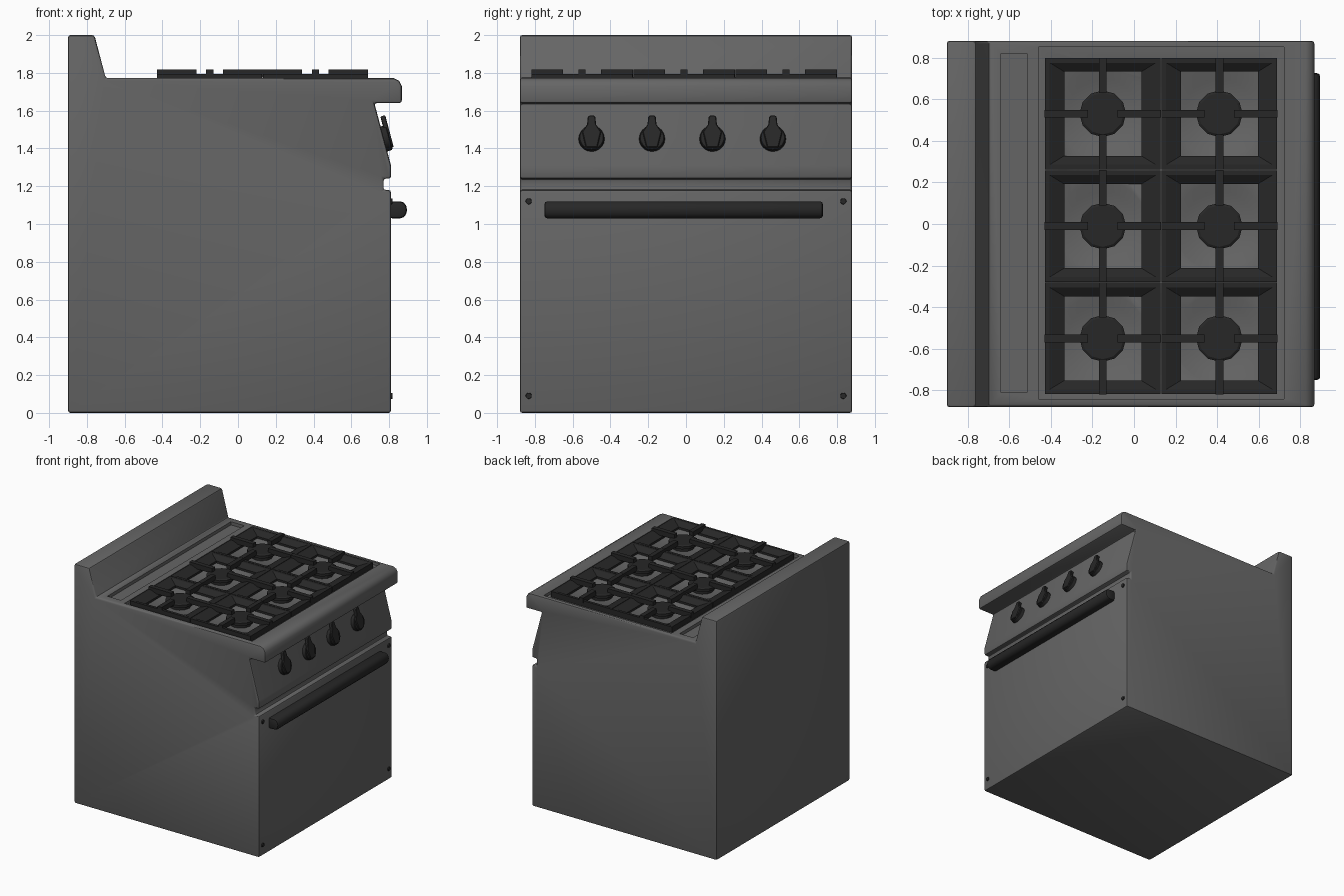
import bpy, bmesh, math
from mathutils import Vector, Matrix

if "Cube" in bpy.data.objects:
    bpy.data.objects.remove(bpy.data.objects["Cube"])


def material(name, v):
    m = bpy.data.materials.new(name)
    m.diffuse_color = (v, v, v, 1)
    m.use_nodes = True
    m.node_tree.nodes["Principled BSDF"].inputs["Base Color"].default_value = m.diffuse_color
    return m


STEEL = material("dark_steel", 0.13)
BLACK = material("black_iron", 0.02)


def finish(name, bm, mat, bevel=0, segs=2):
    bmesh.ops.recalc_face_normals(bm, faces=bm.faces)
    me = bpy.data.meshes.new(name)
    bm.to_mesh(me)
    bm.free()
    ob = bpy.data.objects.new(name, me)
    bpy.context.collection.objects.link(ob)
    me.materials.append(mat)
    if bevel:
        b = ob.modifiers.new("bevel", 'BEVEL')
        b.width, b.segments, b.limit_method = bevel, segs, 'ANGLE'
        b.angle_limit = math.radians(40)
        apply(ob, "bevel")
    return ob


def apply(ob, mod):
    select(ob)
    bpy.ops.object.modifier_apply(modifier=mod)


def select(ob):
    bpy.ops.object.select_all(action='DESELECT')
    ob.select_set(True)
    bpy.context.view_layer.objects.active = ob


def smooth(ob, deg=35):
    select(ob)
    bpy.ops.object.shade_smooth_by_angle(angle=math.radians(deg))


def box(bm, x0, x1, y0, y1, z0, z1):
    m = Matrix.Translation(((x0 + x1) / 2, (y0 + y1) / 2, (z0 + z1) / 2)) @ \
        Matrix.Diagonal((x1 - x0, y1 - y0, z1 - z0, 1))
    bmesh.ops.create_cube(bm, size=1, matrix=m)


def cone(bm, r0, r1, z0, z1, x=0, y=0, n=12):
    bmesh.ops.create_cone(bm, cap_ends=True, segments=n, radius1=r0, radius2=r1, depth=z1 - z0,
                          matrix=Matrix.Translation((x, y, (z0 + z1) / 2)))


def prism(bm, pts, offset):
    """Extrude a closed outline of 3D points by an offset."""
    f = bm.faces.new([bm.verts.new(p) for p in pts])
    g = bmesh.ops.extrude_face_region(bm, geom=[f])
    bmesh.ops.translate(bm, vec=offset, verts=[v for v in g["geom"] if isinstance(v, bmesh.types.BMVert)])


def cut(ob, bm):
    c = finish("cutter", bm, STEEL)
    c.hide_render = True
    m = ob.modifiers.new("cut", 'BOOLEAN')
    m.operation, m.object, m.solver = 'DIFFERENCE', c, 'EXACT'
    apply(ob, "cut")
    bpy.data.objects.remove(c)


# Body: side profile with backsplash, lip, sloped control panel and door gap
W = 0.88
profile = [(-0.9, 0), (0.81, 0), (0.81, 1.18), (0.77, 1.18), (0.77, 1.24), (0.81, 1.24), (0.81, 1.31),
           (0.722, 1.64), (0.867, 1.64), (0.867, 1.73), (0.853, 1.758), (0.825, 1.772),
           (-0.7, 1.772), (-0.76, 2.0), (-0.9, 2.0)]
bm = bmesh.new()
prism(bm, [(x, -W, z) for x, z in profile], (0, 2 * W, 0))
body = finish("range_body", bm, STEEL, 0.013)

XS, YS = (-0.15, 0.41), (0.53, -0.01, -0.55)
FLOOR = 1.748

# Cooktop recess, rear vent slot and burner wells
bm = bmesh.new()
box(bm, -0.46, 0.72, -0.84, 0.85, FLOOR, 1.9)
box(bm, -0.64, -0.515, -0.81, 0.82, 1.745, 1.9)
cut(body, bm)
bm = bmesh.new()
for x in XS:
    for y in YS:
        cone(bm, 0.17, 0.25, 1.725, 1.765, x, y, 32)
cut(body, bm)
smooth(body)

# Burners and grates
for i, x in enumerate(XS):
    for j, y in enumerate(YS):
        tag = f"_{i + 1}_{j + 1}"
        bm = bmesh.new()
        cone(bm, 0.085, 0.085, 1.72, 1.76, x, y)
        cone(bm, 0.112, 0.112, 1.757, 1.778, x, y)
        cone(bm, 0.112, 0.1, 1.778, 1.785, x, y)
        finish("burner" + tag, bm, BLACK)

        # Grate frame: closed ring of square loops sloping inward
        bm = bmesh.new()
        loops = []
        for hx, hy, z in ((0.278, 0.268, FLOOR), (0.278, 0.268, 1.795), (0.255, 0.245, 1.795),
                          (0.185, 0.202, 1.765), (0.185, 0.202, FLOOR)):
            loops.append([bm.verts.new((x + sx * hx, y + sy * hy, z))
                          for sx, sy in ((-1, -1), (1, -1), (1, 1), (-1, 1))])
        for a, b in zip(loops, loops[1:] + loops[:1]):
            for k in range(4):
                bm.faces.new((a[k], a[(k + 1) % 4], b[(k + 1) % 4], b[k]))
        # Four arms reaching over the burner
        for s in (-1, 1):
            a, b = sorted((x + s * 0.07, x + s * 0.279))
            box(bm, a, b, y - 0.019, y + 0.019, 1.775, 1.817)
            a, b = sorted((y + s * 0.1, y + s * 0.269))
            box(bm, x - 0.019, x + 0.019, a, b, 1.775, 1.817)
        finish("grate" + tag, bm, BLACK)

# Knobs on the sloped panel: disc plus tapering pointer
up = Vector((-0.088, 0, 0.33)).normalized()
out = Vector((up.z, 0, -up.x))
side = Vector((0, 1, 0))
for k, y in enumerate((-0.5, -0.18, 0.14, 0.46)):
    t = (1.45 - 1.31) / 0.33
    o = Vector((0.81 - 0.088 * t, y, 1.45))
    frame = Matrix((side, up, out)).transposed().to_4x4()
    frame.translation = o
    bm = bmesh.new()
    cone(bm, 0.07, 0.066, -0.01, 0.03, n=20)
    pts = [(-0.02, 0.11), (-0.012, 0.12), (0.012, 0.12), (0.02, 0.11), (0.024, 0.07), (0.05, 0.03),
           (0.03, -0.055), (-0.03, -0.055), (-0.05, 0.03), (-0.024, 0.07)]
    prism(bm, [(a, b, 0.012) for a, b in pts], (0, 0, 0.027))
    bm.transform(frame)
    smooth(finish(f"knob_{k + 1}", bm, BLACK, 0.004, 1))

# Door handle: rounded D section with chamfered ends
bm = bmesh.new()
d = [(0.8, 1.03), (0.86, 1.03)] + [(0.86 + 0.035 * math.cos(a), 1.075 + 0.045 * math.sin(a))
     for a in [math.radians(v) for v in (-60, -30, 0, 30, 60)]] + [(0.86, 1.12), (0.8, 1.12)]
prism(bm, [(x, -0.75, z) for x, z in d], (0, 1.475, 0))
smooth(finish("door_handle", bm, BLACK, 0.016, 2))

# Door screws
for y in (-0.833, 0.833):
    for z in (0.09, 1.12):
        bm = bmesh.new()
        cone(bm, 0.018, 0.015, -0.01, 0.009)
        bm.transform(Matrix.Translation((0.81, y, z)) @ Matrix.Rotation(math.pi / 2, 4, 'Y'))
        finish("door_screw", bm, BLACK)
